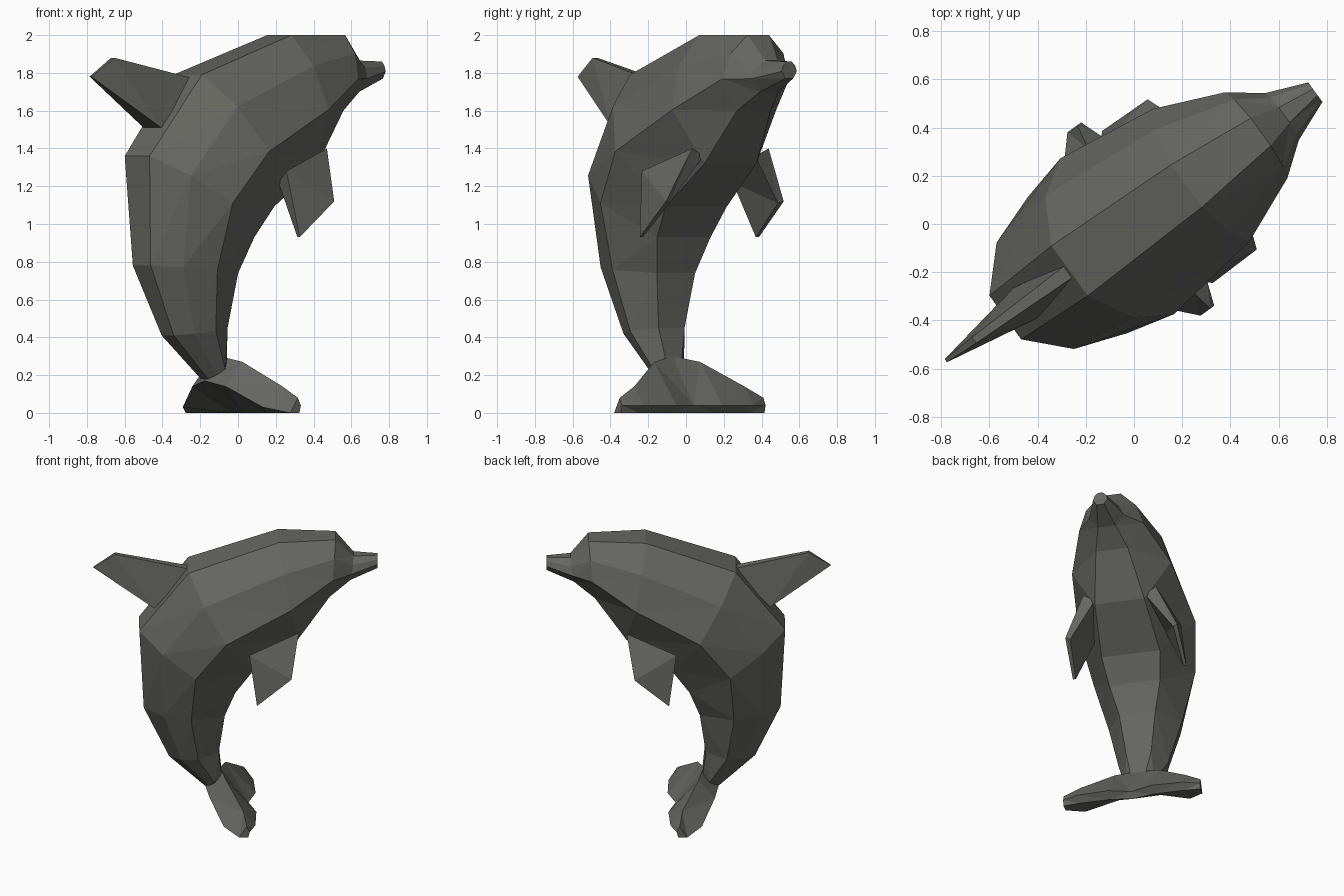
import bpy, bmesh, math
from mathutils import Vector

if "Cube" in bpy.data.objects:
    bpy.data.objects.remove(bpy.data.objects["Cube"])

HEADING = math.radians(36)
skin = bpy.data.materials.new("dark_grey_skin")
skin.diffuse_color = (0.13, 0.13, 0.118, 1)
skin.use_nodes = True
skin.node_tree.nodes["Principled BSDF"].inputs["Base Color"].default_value = skin.diffuse_color


def place(p):
    # local (forward, left, up) to world
    u, v, z = p
    c, s = math.cos(HEADING), math.sin(HEADING)
    return Vector((c * u - s * v, s * u + c * v, z))


def loft(name, rings):
    # Skin a list of closed rings and cap both ends
    bm = bmesh.new()
    loops = [[bm.verts.new(place(p)) for p in ring] for ring in rings]
    n = len(loops[0])
    for a, b in zip(loops, loops[1:]):
        for i in range(n):
            j = (i + 1) % n
            bm.faces.new((a[i], a[j], b[j], b[i]))
    bm.faces.new(loops[0])
    bm.faces.new(loops[-1])
    bmesh.ops.remove_doubles(bm, verts=bm.verts, dist=0.0005)
    bmesh.ops.triangulate(bm, faces=bm.faces)
    bmesh.ops.recalc_face_normals(bm, faces=bm.faces)
    me = bpy.data.meshes.new(name)
    bm.to_mesh(me)
    bm.free()
    me.materials.append(skin)
    ob = bpy.data.objects.new(name, me)
    bpy.context.collection.objects.link(ob)
    return ob


# Body: back point, belly point, half width, from beak to tail stock
SECTION = [(0, 0.32), (0.24, 0.78), (0.58, 1.0), (1, 0.5)]
body = [
    ((0.93, 1.86), (0.93, 1.77), 0.05),
    ((0.77, 1.865), (0.75, 1.70), 0.12),
    ((0.65, 2.00), (0.61, 1.60), 0.22),
    ((0.27, 2.00), (0.40, 1.32), 0.34),
    ((-0.33, 1.79), (0.09, 1.09), 0.40),
    ((-0.66, 1.36), (-0.02, 0.93), 0.35),
    ((-0.63, 0.78), (-0.09, 0.74), 0.25),
    ((-0.46, 0.41), (-0.13, 0.45), 0.17),
    ((-0.22, 0.18), (-0.11, 0.27), 0.10),
]
rings = []
for (du, dz), (bu, bz), w in body:
    right = [(du + (bu - du) * t, -w * k, dz + (bz - dz) * t) for t, k in SECTION]
    left = [(u, -v, z) for u, v, z in reversed(right)]
    rings.append(right + left)
loft("body", rings)

# Dorsal fin: swept wedge
loft("dorsal_fin", [
    [(-0.31, 0.03, 1.77), (-0.56, 0.08, 1.51), (-0.56, -0.08, 1.51), (-0.31, -0.03, 1.77)],
    [(-0.82, 0.015, 1.88), (-0.965, 0.008, 1.78), (-0.965, -0.008, 1.78), (-0.82, -0.015, 1.88)],
])

# Flippers, mirrored
for side, name in ((1, "left_flipper"), (-1, "right_flipper")):
    root = [(0.40, 0.25, 1.40), (0.07, 0.34, 1.28), (0.09, 0.24, 1.22), (0.39, 0.17, 1.36)]
    tip = [(0.35, 0.385, 1.12), (0.12, 0.39, 0.93), (0.12, 0.37, 0.93), (0.34, 0.355, 1.11)]
    loft(name, [[(u, side * v, z) for u, v, z in r] for r in (root, tip)])

# Tail fluke: half span sections mirrored across the middle
half = [
    (0.00, [(-0.12, 0.30), (0.07, 0.04), (0.04, 0.0), (-0.22, 0.17)]),
    (0.15, [(-0.08, 0.27), (0.12, 0.04), (0.07, 0.0), (-0.19, 0.14)]),
    (0.36, [(0.03, 0.14), (0.11, 0.04), (0.07, 0.0), (-0.10, 0.03)]),
    (0.47, [(0.05, 0.08), (0.07, 0.04), (0.06, 0.0), (0.00, 0.0)]),
]
span = [(-v, p) for v, p in reversed(half[1:])] + half
loft("tail_fluke", [[(u, v, z) for u, z in p] for v, p in span])
